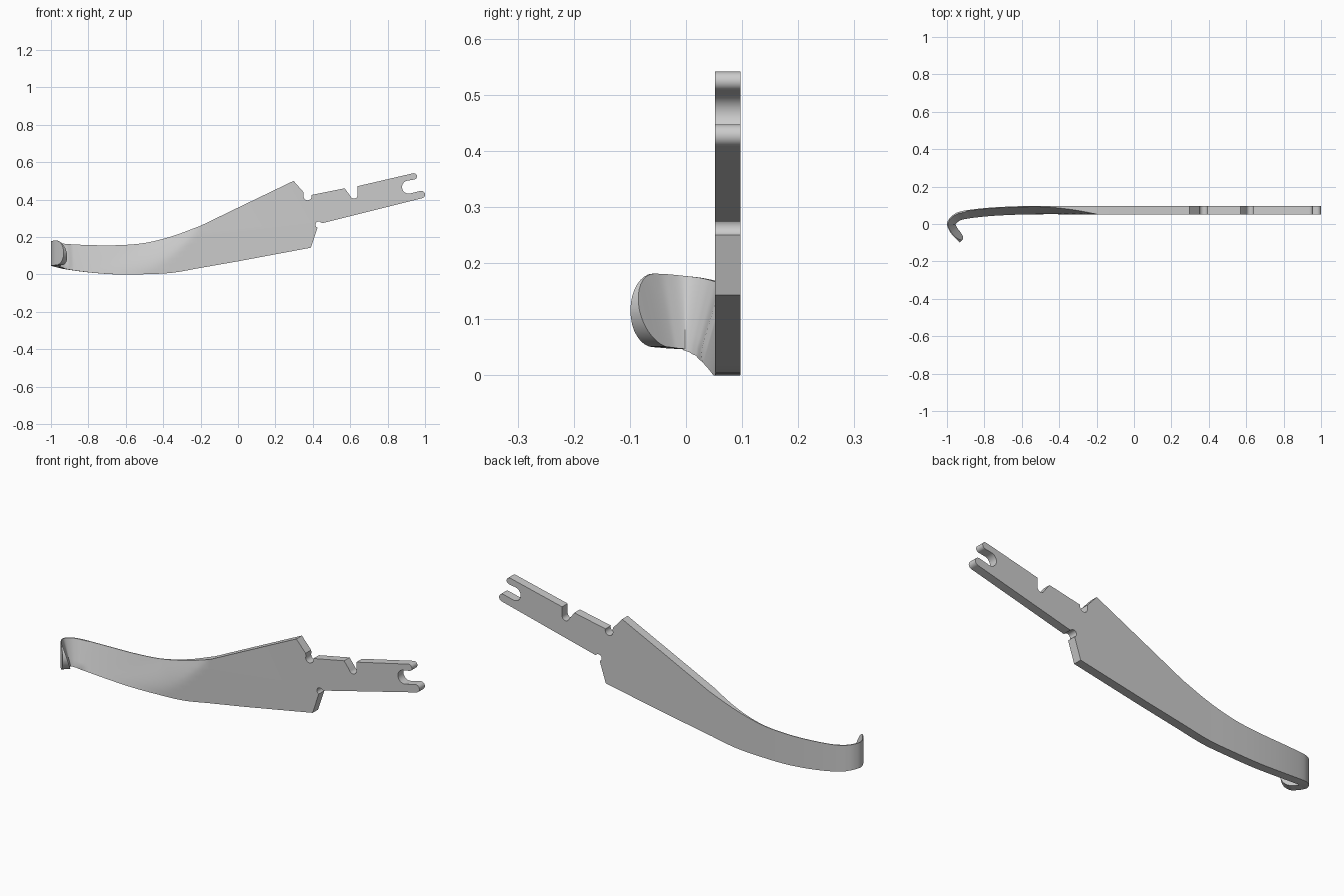
import bpy, bmesh, math
from mathutils import Vector

if "Cube" in bpy.data.objects:
    bpy.data.objects.remove(bpy.data.objects["Cube"])

BACK, THICK, ROWS = 0.097, 0.045, 8
bm = bmesh.new()


def arc(cx, cz, r, a0, a1, n=12):
    angles = [math.radians(a0 + (a1 - a0) * i / n) for i in range(n + 1)]
    return [(cx + r * math.cos(a), cz + r * math.sin(a)) for a in angles]


def spline(p0, p1, p2, p3, t):
    return 0.5 * (2 * p1 + (p2 - p0) * t + (2 * p0 - 5 * p1 + 4 * p2 - p3) * t * t
                  + (3 * p1 - p0 - 3 * p2 + p3) * t ** 3)


# Curved finger strip: back path as x, y, bottom z, top z
knots = [Vector(k) for k in (
    (-.2, .097, .035, .26), (-.35, .097, .009, .205), (-.5, .097, .001, .168),
    (-.65, .094, .0, .156), (-.8, .085, .011, .157), (-.92, .069, .027, .163),
    (-.965, .05, .037, .169), (-.99, .025, .043, .174), (-1, -.003, .046, .177),
    (-.988, -.035, .048, .18), (-.97, -.06, .05, .181), (-.932, -.099, .05, .181))]
ext = [2 * knots[0] - knots[1]] + knots + [2 * knots[-1] - knots[-2]]
stations = []
last = len(knots) - 2
for i in range(last + 1):
    for k in range(8):
        t = k / 8
        if i == last:
            t = math.sin(math.pi / 2 * t)
        p = spline(*ext[i:i + 4], t)
        if i == last:                      # rounded hook tip
            mid, half = (p[2] + p[3]) / 2, (p[3] - p[2]) / 2
            half *= math.sqrt(1 - t * t)
            p[2], p[3] = mid - half, mid + half
        stations.append(p)
end = knots[-1].copy()
end[2], end[3] = 0.113, 0.118
stations.append(end)

back_cols, front_cols = [], []
for i, p in enumerate(stations):
    a, b = stations[max(i - 1, 0)], stations[min(i + 1, len(stations) - 1)]
    d = Vector((b[0] - a[0], b[1] - a[1])).normalized()
    nrm = Vector((-d.y, d.x)) if i else Vector((0, -1))
    back, front = [], []
    for r in range(ROWS + 1):
        z = p[2] + (p[3] - p[2]) * r / ROWS
        f = r / ROWS if p[0] > -.9 and p[1] > .06 else min(1, max(0, (z - .045) / .133))
        # front face leans back, so the strip is a wedge that thins upward
        u = min(1, max(0, (-.2 - .3 * (1 - f) - p[0]) / .35))
        w = THICK - .041 * f * (1 - (1 - u) ** 2)
        back.append(bm.verts.new((p[0], p[1], z)))
        front.append(bm.verts.new((p[0] + nrm.x * w, p[1] + nrm.y * w, z)))
    back_cols.append(back)
    front_cols.append(front)

for i in range(len(stations) - 1):
    b0, b1, f0, f1 = back_cols[i], back_cols[i + 1], front_cols[i], front_cols[i + 1]
    for r in range(ROWS):
        bm.faces.new((b0[r], b1[r], b1[r + 1], b0[r + 1]))
        bm.faces.new((f0[r], f0[r + 1], f1[r + 1], f1[r]))
    for r in (0, ROWS):
        bm.faces.new((b0[r], f0[r], f1[r], b1[r]))
for r in range(ROWS):
    b, f = back_cols[-1], front_cols[-1]
    bm.faces.new((b[r], f[r], f[r + 1], b[r + 1]))

# Flat plate outline with notches and open fork, counter-clockwise
outline = [(0, .07), (.39, .143)]
outline += arc(.431, .266, .017, 250, 60)
outline += [(.45, .274)]
outline += arc(.98, .427, .02, -76, 104)
outline += arc(.912, .467, .035, 284, 104)
outline += arc(.94, .524, .017, -76, 104)
outline += [(.64, .472)] + arc(.62, .425, .02, 360, 200)
outline += [(.57, .46), (.395, .425)] + arc(.372, .418, .022, 375, 160)
outline += [(.35, .44), (.297, .50), (0, .357)]

pb = [bm.verts.new((x, BACK, z)) for x, z in outline]
pf = [bm.verts.new((x, BACK - THICK, z)) for x, z in outline]
bm.faces.new(pb + back_cols[0][::-1])
bm.faces.new(pf + front_cols[0][::-1])
rim_b = [back_cols[0][0]] + pb + [back_cols[0][-1]]
rim_f = [front_cols[0][0]] + pf + [front_cols[0][-1]]
for i in range(len(rim_b) - 1):
    bm.faces.new((rim_b[i], rim_b[i + 1], rim_f[i + 1], rim_f[i]))

bmesh.ops.recalc_face_normals(bm, faces=bm.faces)
mesh = bpy.data.meshes.new("lever_blade")
bm.to_mesh(mesh)
bm.free()
obj = bpy.data.objects.new("lever_blade", mesh)
bpy.context.collection.objects.link(obj)
bpy.context.view_layer.objects.active = obj
obj.select_set(True)
bpy.ops.object.shade_smooth_by_angle(angle=math.radians(25))
